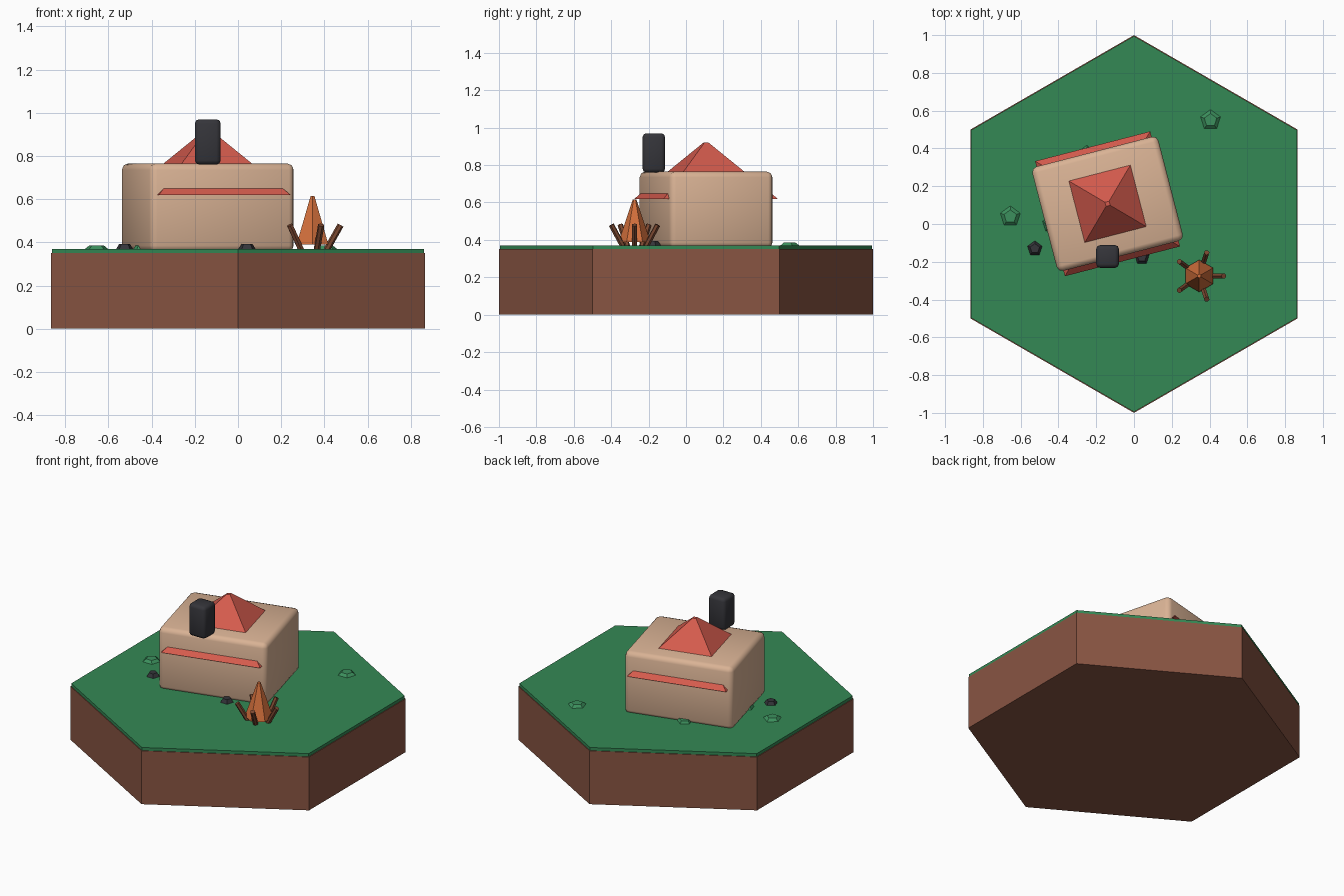
import bpy, math
from mathutils import Vector

if "Cube" in bpy.data.objects:
    bpy.data.objects.remove(bpy.data.objects["Cube"])


def material(name, rgb):
    m = bpy.data.materials.new(name)
    m.diffuse_color = (*rgb, 1)
    m.use_nodes = True
    m.node_tree.nodes["Principled BSDF"].inputs["Base Color"].default_value = m.diffuse_color
    return m


GRASS = material("grass green", (0.034, 0.25, 0.09))
TUFT = material("tuft green", (0.045, 0.28, 0.11))
EARTH = material("earth brown", (0.25, 0.09, 0.055))
WALL = material("wall tan", (0.70, 0.45, 0.30))
ROOF = material("roof red", (0.66, 0.105, 0.075))
COAL = material("charcoal", (0.035, 0.035, 0.042))
FLAME = material("flame orange", (0.65, 0.16, 0.045))
LOG = material("log brown", (0.20, 0.065, 0.03))


def cone(name, mat, sides, r1, r2, x, y, z0, z1, turn=0.0):
    """Upright frustum between two heights."""
    bpy.ops.mesh.primitive_cone_add(vertices=sides, radius1=r1, radius2=r2, depth=z1 - z0,
                                    location=(x, y, (z0 + z1) / 2), rotation=(0, 0, turn))
    ob = bpy.context.object
    ob.name = name
    ob.data.materials.append(mat)
    return ob


def soft_box(name, mat, size, centre, turn, bevel, segments):
    """Box with bevelled edges and smooth shading."""
    bpy.ops.mesh.primitive_cube_add(size=1, location=centre, rotation=(0, 0, turn))
    ob = bpy.context.object
    ob.name = name
    ob.scale = size
    bpy.ops.object.transform_apply(location=False, rotation=False, scale=True)
    mod = ob.modifiers.new("bevel", "BEVEL")
    mod.width, mod.segments = bevel, segments
    bpy.ops.object.shade_smooth()
    ob.data.materials.append(mat)
    return ob


# Hexagonal tile: earth block and thin grass layer
cone("earth_base", EARTH, 6, 1.0, 1.0, 0, 0, 0, 0.35)
cone("grass_layer", GRASS, 6, 0.995, 0.995, 0, 0, 0.35, 0.37)

# House body, with a pyramid roof that pokes through the long walls
TURN = math.radians(14.5)
HX, HY = -0.14, 0.107
soft_box("house_body", WALL, (0.69, 0.57, 0.41), (HX, HY, 0.56), TURN, 0.03, 2)
cone("roof", ROOF, 4, 0.445, 0.016, HX, HY, 0.62, 0.92, TURN + math.pi / 4)

# Chimney
soft_box("chimney", COAL, (0.12, 0.12, 0.21), (-0.14, -0.172, 0.865), 0, 0.02, 2)

# Campfire: flame with a ring of logs leaning outwards
FX, FY = 0.345, -0.275
cone("flame", FLAME, 6, 0.085, 0.01, FX, FY, 0.39, 0.615)
for i in range(5):
    a = math.tau * i / 5
    out = Vector((math.cos(a), math.sin(a), 0))
    low = Vector((FX, FY, 0.365)) + out * 0.065
    high = Vector((FX, FY, 0.48)) + out * 0.13
    log = cone(f"log_{i + 1}", LOG, 6, 0.015, 0.015, 0, 0, 0, (high - low).length)
    log.location = (low + high) / 2
    log.rotation_euler = (high - low).to_track_quat("Z", "Y").to_euler()

# Stones
for i, (x, y) in enumerate([(-0.525, -0.13), (0.042, -0.175)]):
    cone(f"stone_{i + 1}", COAL, 5, 0.044, 0.026, x, y, 0.365, 0.393)

# Low grass tufts
for i, (x, y) in enumerate([(-0.655, 0.04), (0.405, 0.55), (-0.25, 0.37), (-0.44, 0.0)]):
    cone(f"tuft_{i + 1}", TUFT, 5, 0.062 if i < 2 else 0.05, 0.035, x, y, 0.365, 0.386)
